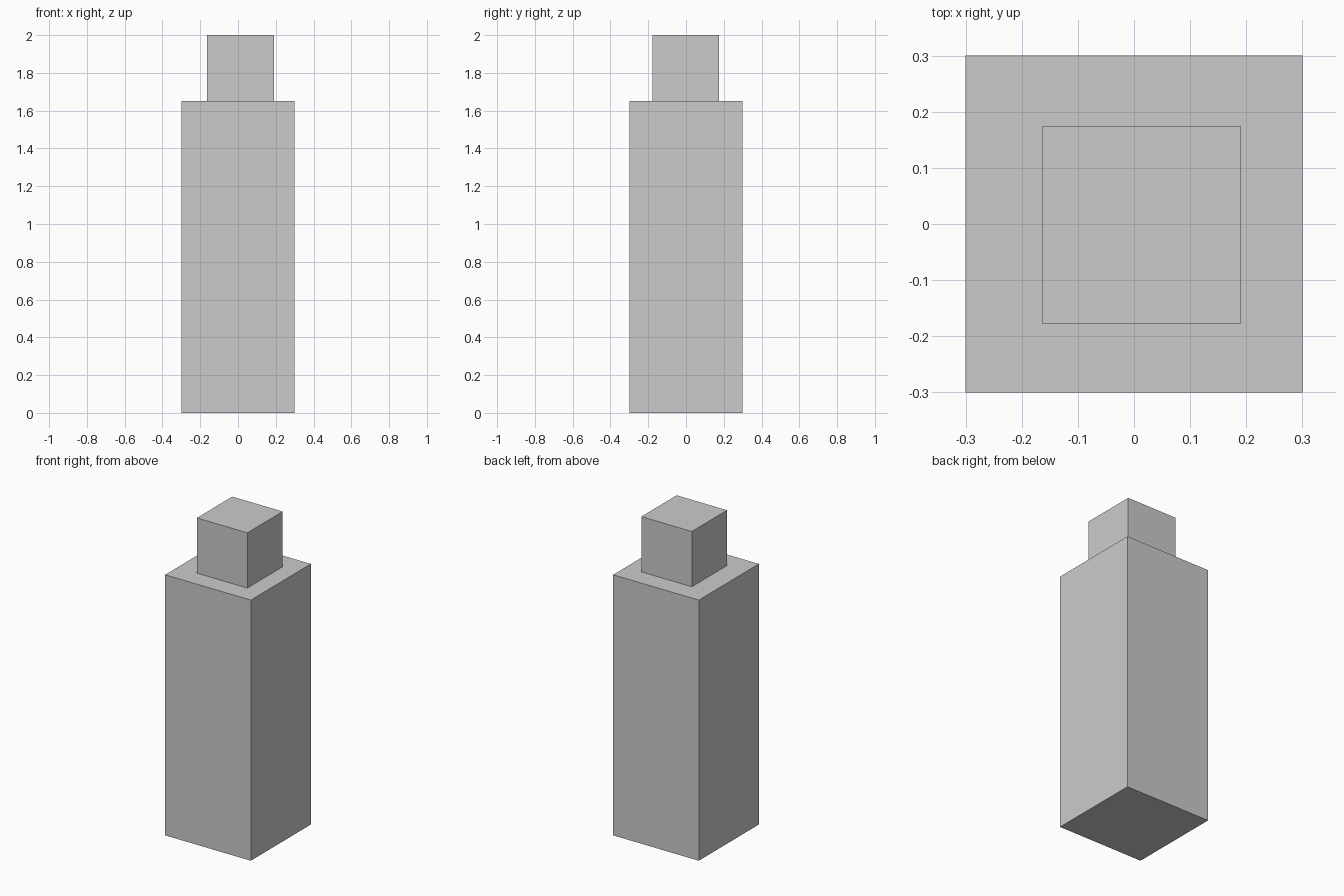
import bpy

if "Cube" in bpy.data.objects:
    bpy.data.objects.remove(bpy.data.objects["Cube"])


def box(name, x, y, z):
    """Add a box spanning the given (min, max) range on each axis."""
    spans = (x, y, z)
    bpy.ops.mesh.primitive_cube_add(size=1, location=[(a + b) / 2 for a, b in spans])
    obj = bpy.context.object
    obj.name = name
    obj.scale = [b - a for a, b in spans]
    bpy.ops.object.transform_apply(location=False, rotation=False, scale=True)
    return obj


# Tall square body
box("body", (-0.3, 0.3), (-0.3, 0.3), (0, 1.65))

# Small, slightly off-centre cube on top
box("head", (-0.163, 0.19), (-0.178, 0.175), (1.65, 2.0))
